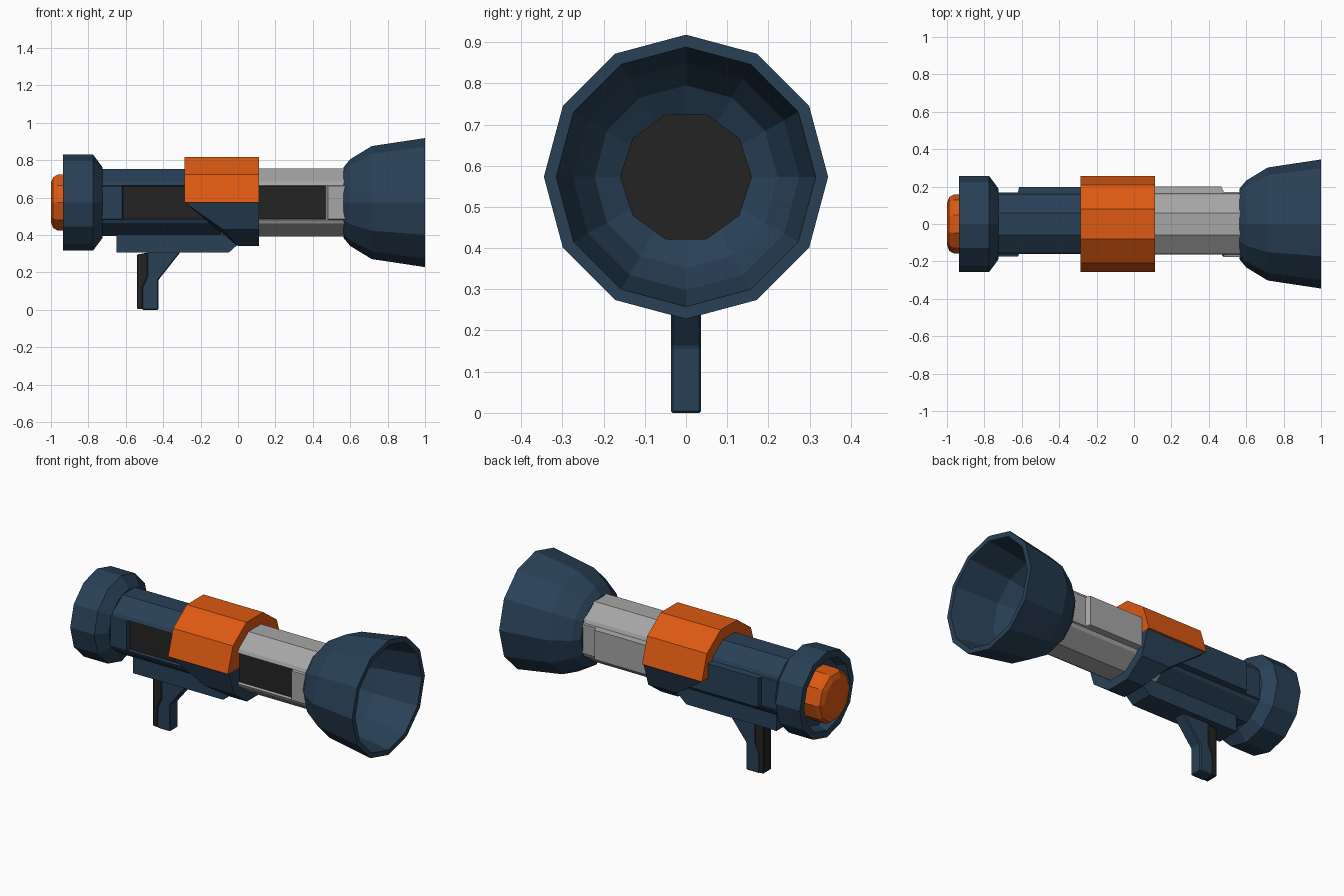
import bpy, bmesh, math

if "Cube" in bpy.data.objects:
    bpy.data.objects.remove(bpy.data.objects["Cube"])

AXIS = 0.573  # height of the barrel centre line


def material(name, rgb):
    m = bpy.data.materials.new(name)
    m.diffuse_color = (*rgb, 1)
    m.use_nodes = True
    m.node_tree.nodes["Principled BSDF"].inputs["Base Color"].default_value = m.diffuse_color
    return m


BLUE = material("navy_blue", (0.022, 0.052, 0.095))
ORANGE = material("orange", (0.72, 0.10, 0.006))
GREY = material("light_grey", (0.38, 0.38, 0.38))
DARK = material("charcoal", (0.017, 0.017, 0.017))


def loft(name, rings, mats, closed=False, rule=None):
    """Skin a list of point rings; cap the ends unless the rings form a loop."""
    bm = bmesh.new()
    vs = [[bm.verts.new(p) for p in r] for r in rings]
    n = len(vs[0])
    pairs = list(zip(vs, vs[1:])) + ([(vs[-1], vs[0])] if closed else [])
    for a, b in pairs:
        for i in range(n):
            j = (i + 1) % n
            bm.faces.new((a[i], a[j], b[j], b[i]))
    if not closed:
        bm.faces.new(vs[0])
        bm.faces.new(vs[-1])
    bmesh.ops.recalc_face_normals(bm, faces=bm.faces)
    if rule:
        for f in bm.faces:
            f.material_index = rule(f)
    me = bpy.data.meshes.new(name)
    bm.to_mesh(me)
    bm.free()
    for m in mats:
        me.materials.append(m)
    ob = bpy.data.objects.new(name, me)
    bpy.context.collection.objects.link(ob)
    return ob


def circle(x, r, n):
    return [(x, r * math.cos(2 * math.pi * i / n), AXIS + r * math.sin(2 * math.pi * i / n))
            for i in range(n)]


def lathe(name, profile, n, mat, closed=False):
    return loft(name, [circle(x, r, n) for x, r in profile], [mat], closed)


def slab(name, outline, half_width, mat, bevel=0.0):
    """Side outline in x, z pushed out equally to both sides."""
    ob = loft(name, [[(x, y, z) for x, z in outline] for y in (-half_width, half_width)], [mat])
    if bevel:
        mod = ob.modifiers.new("bevel", 'BEVEL')
        mod.width, mod.segments = bevel, 1
    return ob


def tube_section(x, panel, s=1.0):
    """Ten-sided tube; panel=True sinks the front flat and raises the back flat."""
    back, front = (0.20, -0.147) if panel else (0.172, -0.176)
    pts = []
    for side, flat in ((1, back), (-1, front)):
        half = [(flat, -0.088), (flat, 0.088), (side * 0.163, 0.092),
                (side * 0.154, 0.112), (side * 0.059, 0.181)]
        lower = [(y, -z) for y, z in half[:1:-1]]
        ring = lower + half
        pts += ring if side == 1 else ring[::-1]
    # keep the order running round: right side going up, left side going down
    pts[8:] = [(y, z) for y, z in pts[8:]]
    return [(x, y * s, AXIS + z * s) for y, z in pts]


def dark_recess(f):
    c = f.calc_center_median()
    return int(f.normal.y < -0.95 and -0.155 < c.y < -0.13)


# Barrel: blue rear half and grey front half, with the long inset side panel
loft("rear_tube", [tube_section(-0.80, False, 0.985), tube_section(-0.62, False, 0.985),
                   tube_section(-0.615, True, 0.985), tube_section(-0.09, True, 0.985)],
     [BLUE, DARK], rule=dark_recess)
loft("front_tube", [tube_section(-0.09, True), tube_section(0.468, True),
                    tube_section(0.48, False), tube_section(0.60, False)],
     [GREY, DARK], rule=dark_recess)

# Flared muzzle, open at the front, with a dark disc at its bottom
lathe("muzzle_bell", [(0.565, 0.15), (0.565, 0.19), (0.60, 0.232), (0.715, 0.302), (1.0, 0.345),
                      (1.0, 0.315), (0.74, 0.275), (0.65, 0.222), (0.61, 0.15)], 12, BLUE, True)
lathe("bore_disc", [(0.60, 0.16), (0.622, 0.16)], 10, DARK)

# Rear collar with recess and orange end cap
lathe("rear_collar", [(-0.725, 0.15), (-0.725, 0.19), (-0.775, 0.257), (-0.935, 0.257),
                      (-0.935, 0.215), (-0.88, 0.195), (-0.88, 0.12)], 12, BLUE, True)
lathe("end_cap", [(-0.86, 0.157), (-0.965, 0.157), (-0.988, 0.143), (-1.0, 0.112)], 10, ORANGE)


def half_ring(r, sign, x_at):
    return [(x_at[min(i, 5 - i)], r * math.cos(math.pi * i / 5),
             AXIS + sign * r * math.sin(math.pi * i / 5)) for i in range(6)]


# Orange upper shell and the blue cradle below it, swept back at its rear edge
loft("upper_shell", [half_ring(0.257, 1, (-0.285,) * 3), half_ring(0.257, 1, (0.112,) * 3)], [ORANGE])
loft("lower_cradle", [half_ring(0.245, -1, (-0.285, -0.08, 0.0)),
                      half_ring(0.245, -1, (0.112,) * 3)], [BLUE])

# Underside rail, grip with front brace, and dark grip backing
slab("under_rail", [(-0.65, 0.305), (-0.05, 0.305), (0.0, 0.35), (0.0, 0.42), (-0.65, 0.42)],
     0.07, BLUE)
slab("grip", [(-0.512, 0.0), (-0.425, 0.0), (-0.425, 0.16), (-0.31, 0.305), (-0.31, 0.32),
              (-0.485, 0.32), (-0.485, 0.18), (-0.512, 0.12)], 0.037, BLUE, 0.005)
slab("grip_backing", [(-0.54, 0.004), (-0.508, 0.004), (-0.508, 0.12), (-0.482, 0.18),
                      (-0.482, 0.306), (-0.54, 0.295)], 0.037, DARK, 0.004)
